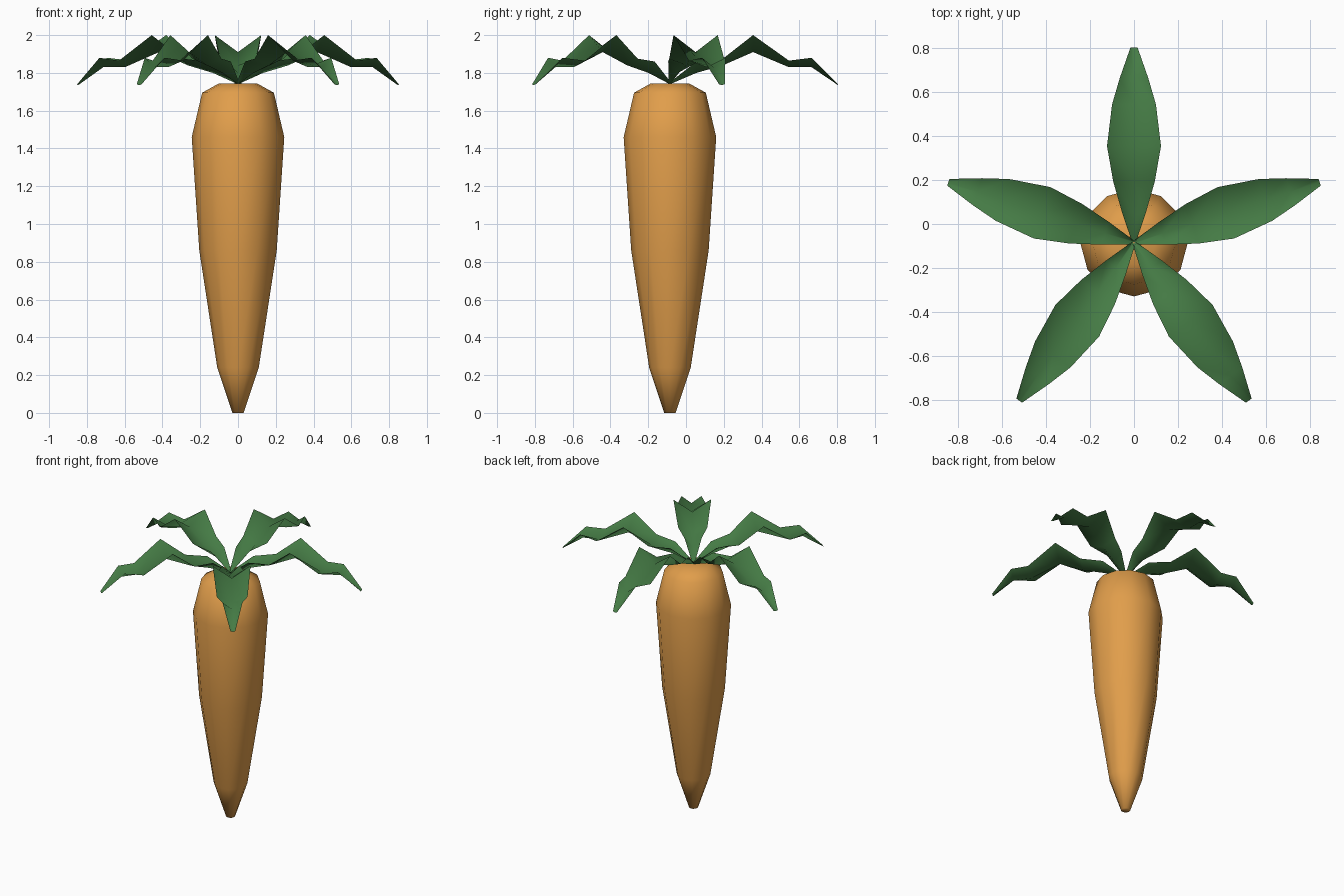
import bpy, bmesh, math

if "Cube" in bpy.data.objects:
    bpy.data.objects.remove(bpy.data.objects["Cube"])

CX, CY = 0.0, -0.085


def material(name, rgb):
    m = bpy.data.materials.new(name)
    m.diffuse_color = (*rgb, 1)
    m.use_nodes = True
    m.node_tree.nodes["Principled BSDF"].inputs["Base Color"].default_value = m.diffuse_color
    return m


def make(name, bm, mat):
    bmesh.ops.recalc_face_normals(bm, faces=bm.faces)
    me = bpy.data.meshes.new(name)
    bm.to_mesh(me)
    bm.free()
    for p in me.polygons:
        p.use_smooth = True
    me.materials.append(mat)
    ob = bpy.data.objects.new(name, me)
    bpy.context.collection.objects.link(ob)
    return ob


orange = material("orange", (0.75, 0.34, 0.07))
green = material("green", (0.06, 0.2, 0.06))

# Root: tapered twelve-sided body, (radius, height) profile
profile = [(0.03, 0), (0.11, 0.24), (0.205, 0.86), (0.245, 1.46), (0.19, 1.695), (0.10, 1.745)]
N = 12
bm = bmesh.new()
rings = [[bm.verts.new((CX + r * math.cos(2 * math.pi * i / N),
                        CY + r * math.sin(2 * math.pi * i / N), z)) for i in range(N)]
         for r, z in profile]
for a, b in zip(rings, rings[1:]):
    for i in range(N):
        j = (i + 1) % N
        bm.faces.new((a[i], a[j], b[j], b[i]))
bm.faces.new(rings[0][::-1])
bm.faces.new(rings[-1])
make("carrot_root", bm, orange)

# Leaves: V-section blades, (distance, half width, edge height, midrib height)
sections = [(0.0, 0.008, 1.75, 1.74), (0.14, 0.055, 1.86, 1.80), (0.28, 0.095, 1.875, 1.84),
            (0.44, 0.123, 2.0, 1.91), (0.63, 0.10, 1.865, 1.83), (0.75, 0.065, 1.88, 1.83),
            (0.89, 0.016, 1.74, 1.735)]
for k in range(5):
    a = math.radians(90 + 72 * k)
    c, s = math.cos(a), math.sin(a)
    bm = bmesh.new()
    rows = []
    for r, w, ze, zc in sections:
        rows.append([bm.verts.new((CX + r * c - t * s, CY + r * s + t * c, z))
                     for t, z in ((-w, ze), (0, zc), (w, ze))])
    for p, q in zip(rows, rows[1:]):
        for i in range(2):
            bm.faces.new((p[i], q[i], q[i + 1], p[i + 1]))
    make(f"leaf_{k + 1}", bm, green)
